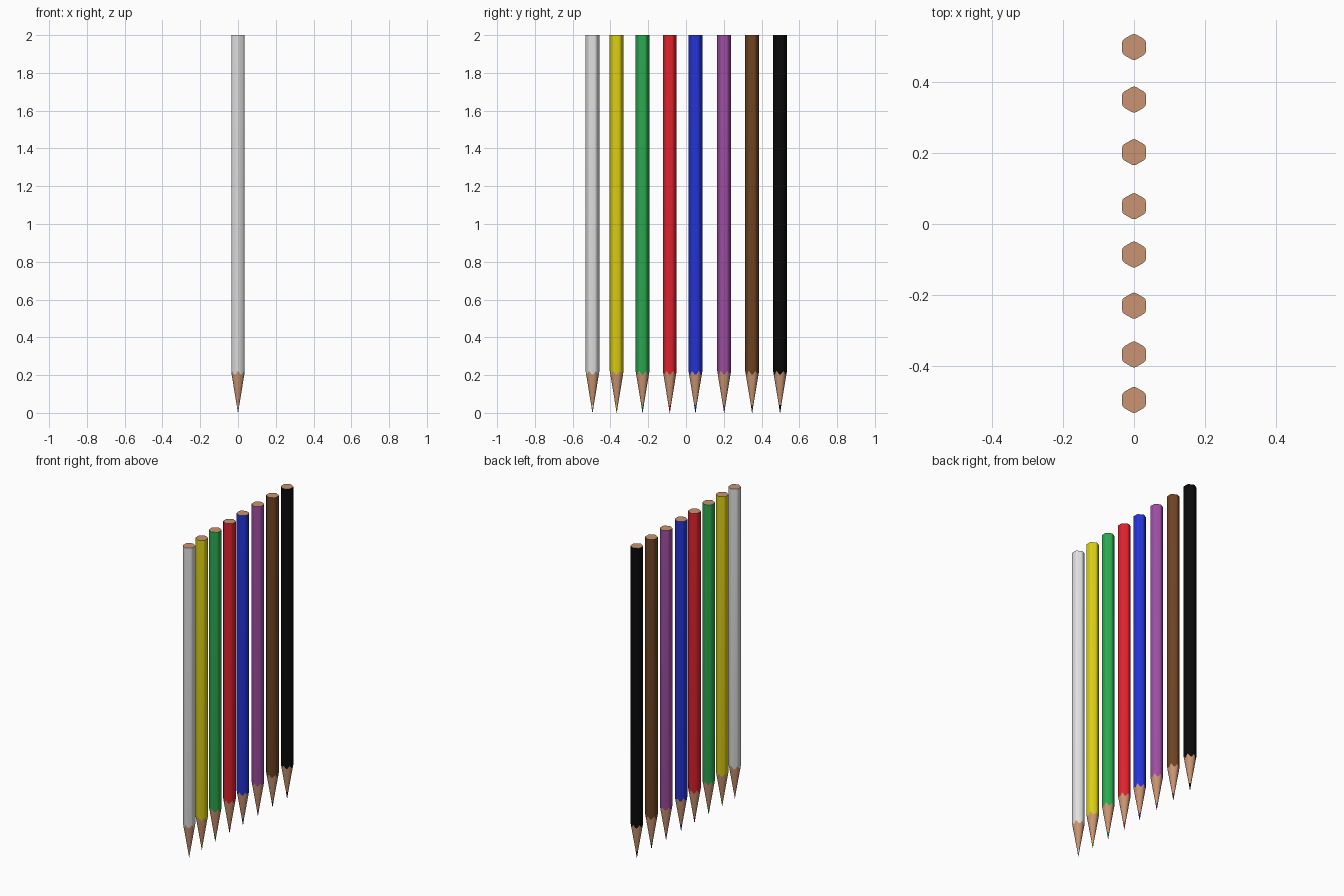
import bpy, bmesh, math

if "Cube" in bpy.data.objects:
    bpy.data.objects.remove(bpy.data.objects["Cube"])

APOTHEM, CORNER = 0.0335, 0.0368      # rounded hexagon section
HEIGHT, CONE_H, LEAD_H = 2.0, 0.222, 0.042
SIDES = 36


def material(name, srgb):
    lin = [((c / 255 + 0.055) / 1.055) ** 2.4 if c > 10 else c / 255 / 12.92 for c in srgb]
    m = bpy.data.materials.new(name)
    m.diffuse_color = (*lin, 1)
    m.use_nodes = True
    m.node_tree.nodes["Principled BSDF"].inputs["Base Color"].default_value = m.diffuse_color
    return m


def section_radius(a):
    # hexagon with corners on +-y, clipped to a rounded corner
    local = (a + math.pi / 6) % (math.pi / 3) - math.pi / 6
    return min(APOTHEM / math.cos(local), CORNER)


wood = material("bare wood", (201, 148, 114))


def pencil(name, y, paint):
    bm = bmesh.new()
    angles = [2 * math.pi * i / SIDES for i in range(SIDES)]

    def ring(radius, height):
        return [bm.verts.new((radius(a) * math.cos(a), radius(a) * math.sin(a), height(a)))
                for a in angles]

    def bridge(lo, hi, mat):
        for i in range(SIDES):
            j = (i + 1) % SIDES
            bm.faces.new((lo[i], lo[j], hi[j], hi[i])).material_index = mat

    # lead point, sharpened cone, scalloped paint edge, painted body, wooden end
    tip = ring(lambda a: 0.0008, lambda a: 0)
    lead = ring(lambda a: CORNER * LEAD_H / CONE_H, lambda a: LEAD_H)
    edge = ring(section_radius, lambda a: CONE_H * section_radius(a) / CORNER)
    top = ring(section_radius, lambda a: HEIGHT)
    bm.faces.new(tip[::-1]).material_index = 0
    bridge(tip, lead, 0)
    bridge(lead, edge, 1)
    bridge(edge, top, 0)
    bm.faces.new(top).material_index = 1

    mesh = bpy.data.meshes.new(name)
    bm.to_mesh(mesh)
    bm.free()
    mesh.materials.append(paint)
    mesh.materials.append(wood)
    obj = bpy.data.objects.new(name, mesh)
    obj.location.y = y
    bpy.context.collection.objects.link(obj)
    bpy.ops.object.select_all(action='DESELECT')
    obj.select_set(True)
    bpy.context.view_layer.objects.active = obj
    bpy.ops.object.shade_smooth_by_angle(angle=math.radians(40))


# the row of coloured pencils
for colour, y, rgb in [
    ("white", -0.495, (226, 226, 226)),
    ("yellow", -0.367, (220, 208, 20)),
    ("green", -0.23, (44, 170, 80)),
    ("red", -0.086, (225, 34, 46)),
    ("blue", 0.05, (36, 52, 215)),
    ("purple", 0.202, (160, 78, 164)),
    ("brown", 0.35, (112, 68, 34)),
    ("black", 0.498, (10, 10, 10)),
]:
    pencil(colour + "_pencil", y, material(colour + " paint", rgb))
